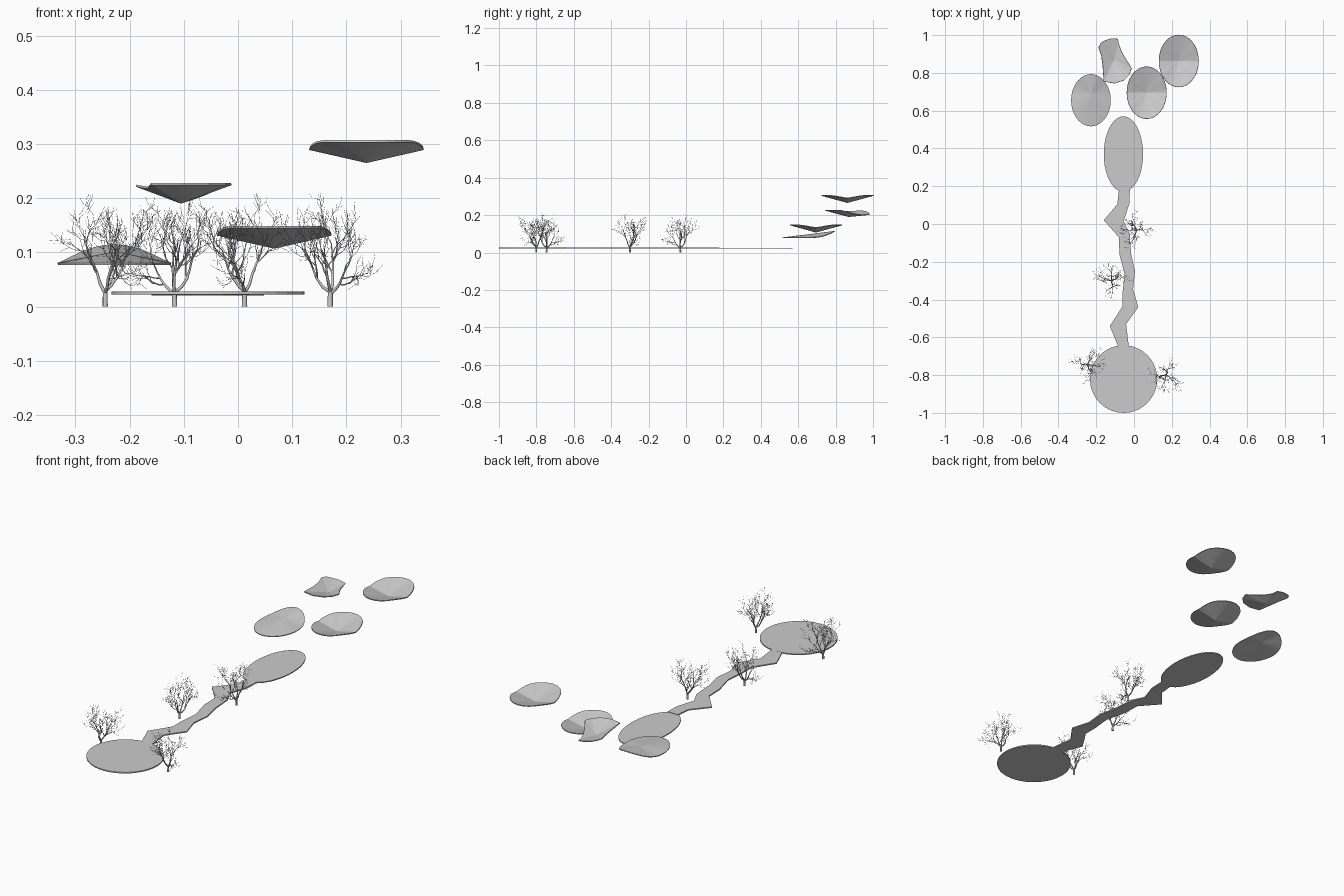
import bpy, bmesh, math, random
from mathutils import Vector, Matrix

if "Cube" in bpy.data.objects:
    bpy.data.objects.remove(bpy.data.objects["Cube"])

TAU = 2 * math.pi


def finish(name, bm, thickness):
    """Turn a surface into a thin slab whose top is the given surface."""
    bmesh.ops.recalc_face_normals(bm, faces=bm.faces)
    bm.normal_update()
    if sum(f.normal.z for f in bm.faces) < 0:
        bmesh.ops.reverse_faces(bm, faces=bm.faces)
    me = bpy.data.meshes.new(name)
    bm.to_mesh(me)
    bm.free()
    ob = bpy.data.objects.new(name, me)
    bpy.context.collection.objects.link(ob)
    mod = ob.modifiers.new("thickness", 'SOLIDIFY')
    mod.thickness = thickness
    mod.offset = -1
    return ob


def ellipse_pad(name, cx, cy, rx, ry, z, thickness=0.006, n=40):
    bm = bmesh.new()
    bm.faces.new([bm.verts.new((cx + rx * math.cos(TAU * i / n),
                                cy + ry * math.sin(TAU * i / n), z)) for i in range(n)])
    return finish(name, bm, thickness)


def fan_panel(name, centre, rim, thickness=0.004):
    """Folded canopy sheet: rim points joined to one central point."""
    bm = bmesh.new()
    c = bm.verts.new(centre)
    ring = [bm.verts.new(p) for p in rim]
    for i, v in enumerate(ring):
        bm.faces.new((c, v, ring[(i + 1) % len(ring)]))
    return finish(name, bm, thickness)


def oval_rim(cx, cy, height, n=36, rx=0.105, ry=0.138):
    return [(cx + rx * math.cos(TAU * i / n), cy + ry * math.sin(TAU * i / n),
             height(math.sin(TAU * i / n))) for i in range(n)]


# ground pads
ellipse_pad("front_pad", -0.055, -0.821, 0.178, 0.179, 0.028)
ellipse_pad("rear_pad", -0.056, 0.37, 0.104, 0.2, 0.0255, 0.005)

# zigzag walkway: (y left, x left, y right, x right)
edges = [(0.18, -0.08, 0.18, -0.022), (0.105, -0.088, 0.105, -0.025),
         (0.02, -0.16, 0.015, -0.055), (-0.07, -0.08, -0.05, -0.023),
         (-0.16, -0.077, -0.16, -0.015), (-0.265, -0.05, -0.25, 0.005),
         (-0.36, -0.06, -0.345, -0.005), (-0.435, -0.06, -0.44, 0.023),
         (-0.54, -0.128, -0.53, -0.042), (-0.646, -0.085, -0.644, -0.028)]
bm = bmesh.new()
rows = [(bm.verts.new((xl, yl, 0.0275)), bm.verts.new((xr, yr, 0.0275)))
        for yl, xl, yr, xr in edges]
for (a, b), (c, d) in zip(rows, rows[1:]):
    bm.faces.new((a, c, d, b))
finish("walkway", bm, 0.006)

# dished oval canopies, rim dips at both sides
for name, cx, cy, z in (("canopy_low_right", 0.067, 0.695, 0.111),
                        ("canopy_high_right", 0.237, 0.863, 0.269)):
    fan_panel(name, (cx, cy, z),
              oval_rim(cx, cy, lambda s, z=z: z + 0.024 + 0.014 * min(1, abs(s) / 0.58)))

# peaked oval canopy, raised at the back
fan_panel("canopy_low_left", (-0.226, 0.69, 0.102),
          oval_rim(-0.228, 0.655, lambda s: 0.081 + 0.034 * max(0, s) ** 2.5))

# twisted canopy
fan_panel("canopy_high_left", (-0.105, 0.87, 0.194),
          [(-0.187, 0.935, 0.225), (-0.175, 0.958, 0.222), (-0.153, 0.972, 0.216),
           (-0.12, 0.982, 0.21), (-0.085, 0.98, 0.205), (-0.08, 0.95, 0.203),
           (-0.065, 0.91, 0.208), (-0.042, 0.87, 0.218), (-0.013, 0.825, 0.228),
           (-0.025, 0.79, 0.228), (-0.055, 0.76, 0.228), (-0.105, 0.745, 0.228),
           (-0.16, 0.755, 0.228), (-0.165, 0.84, 0.222), (-0.172, 0.89, 0.222)])

# bare trees: branch paths of (point, radius)
LENGTH = (0.105, 0.07, 0.048, 0.03)
CHILDREN = (4, 4, 3, 0)


def grow(rng, paths, p, d, r, level):
    steps = 5
    path = [(p.copy(), r)]
    seg = LENGTH[level] * rng.uniform(0.8, 1.15) / steps
    for i in range(1, steps + 1):
        wobble = Vector([rng.uniform(-1, 1) for _ in range(3)]) * 0.3
        d = (d + wobble + Vector((0, 0, 0.13))).normalized()
        p = p + d * seg
        rad = r * (1 - 0.7 * i / steps)
        path.append((p.copy(), max(rad, 0.00025)))
        if i > steps - CHILDREN[level]:
            side = d.cross(Vector([rng.uniform(-1, 1) for _ in range(3)])).normalized()
            grow(rng, paths, p, (d + side * 0.95).normalized(),
                 max(rad * 0.75, 0.0004), level + 1)
    paths.append(path)


def make_tree_mesh(seed):
    rng = random.Random(seed)
    paths = [[(Vector((0, 0, 0)), 0.0052), (Vector((0, 0, 0.018)), 0.0048),
              (Vector((0.001, 0, 0.033)), 0.0045)]]
    for k in range(4):
        a = TAU * k / 4 + rng.uniform(-0.35, 0.35)
        d = Vector((math.cos(a), math.sin(a), 0.65)).normalized()
        grow(rng, paths, Vector((0, 0, 0.027 + 0.002 * k)), d, 0.0034, 0)
    pts = [p for path in paths for p, _ in path]
    # fit the crown to its overall size
    sz = 0.21 / max(p.z for p in pts)
    sx = 0.118 / max(math.hypot(p.x, p.y) for p in pts)
    cu = bpy.data.curves.new("tree_branches", 'CURVE')
    cu.dimensions = '3D'
    cu.bevel_depth = 1.0
    cu.bevel_resolution = 1
    cu.use_fill_caps = True
    for path in paths:
        sp = cu.splines.new('POLY')
        sp.points.add(len(path) - 1)
        for pt, (p, r) in zip(sp.points, path):
            pt.co = (p.x * sx, p.y * sx, p.z * sz, 1)
            pt.radius = r
    tmp = bpy.data.objects.new("tree_branches", cu)
    bpy.context.collection.objects.link(tmp)
    deps = bpy.context.evaluated_depsgraph_get()
    me = bpy.data.meshes.new_from_object(tmp.evaluated_get(deps))
    bpy.data.objects.remove(tmp)
    bpy.data.curves.remove(cu)
    me.shade_smooth()
    return me


tree_mesh = make_tree_mesh(7)
for i, (x, y, turn) in enumerate([(0.17, -0.80, 0), (-0.245, -0.745, 100),
                                  (-0.117, -0.30, 200), (0.012, -0.03, 290)]):
    tree = bpy.data.objects.new(f"bare_tree_{i + 1}", tree_mesh)
    tree.matrix_world = Matrix.Translation((x, y, 0)) @ Matrix.Rotation(math.radians(turn), 4, 'Z')
    bpy.context.collection.objects.link(tree)
